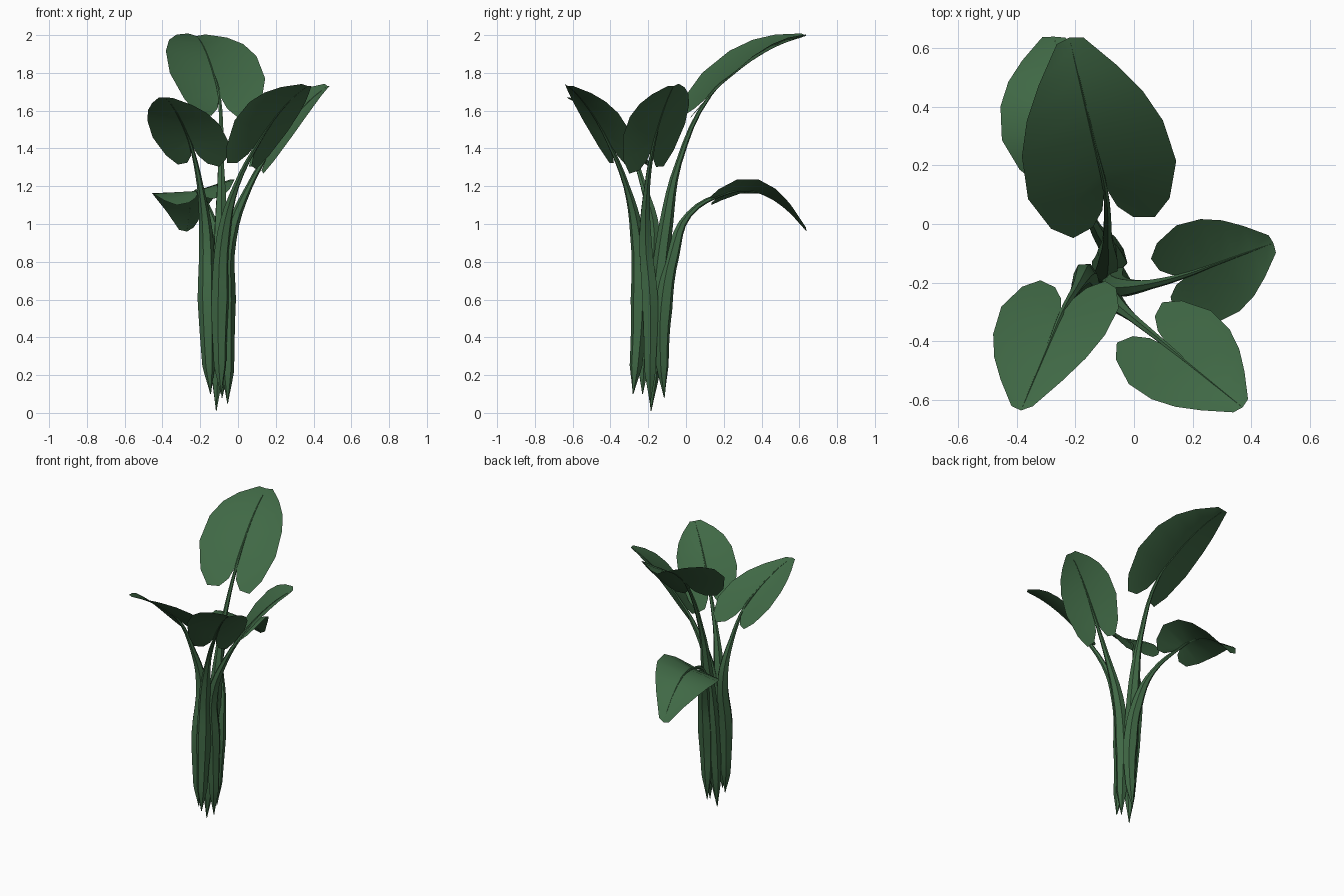
import bpy
import bmesh
from mathutils import Vector

cube = bpy.data.objects.get("Cube")
if cube:
    bpy.data.objects.remove(cube, do_unlink=True)

green = bpy.data.materials.new("leaf_green")
green.use_nodes = True
color = (0.051, 0.14, 0.06, 1)
green.diffuse_color = color
shader = next(n for n in green.node_tree.nodes if n.type == 'BSDF_PRINCIPLED')
shader.inputs["Base Color"].default_value = color
shader.inputs["Roughness"].default_value = 0.8

# Half outline of a heart-shaped blade: (position on midrib, along, across)
OUTLINE = [(0, -.13, .1), (0, -.21, .27), (0, -.24, .55), (.03, -.155, .8),
           (.1, .05, 1), (.33, .33, .95), (.53, .55, .78), (.74, .75, .53),
           (.93, .98, .18)]


def midrib(joint, tip, bow, u):
    return joint.lerp(tip, u) + Vector((0, 0, bow * 4 * u * (1 - u)))


def finish(obj):
    bpy.ops.object.select_all(action='DESELECT')
    obj.select_set(True)
    bpy.context.view_layer.objects.active = obj
    if obj.type == 'CURVE':
        bpy.ops.object.convert(target='MESH')
    bpy.ops.object.shade_smooth_by_angle(angle=0.8)


def make_blade(name, joint, tip, sides, bow, lobe):
    verts, faces = [], []
    for side, flip in zip(sides, (False, True)):
        start = len(verts)
        side = Vector(side)
        verts += [joint, joint]
        for inner, u, v in OUTLINE:
            u = u * lobe if u < 0 else u
            verts.append(midrib(joint, tip, bow, inner))
            verts.append(midrib(joint, tip, bow, u) + side * v)
        verts += [tip, tip]
        for i in range(start, len(verts) - 2, 2):
            quad = (i, i + 1, i + 3, i + 2)
            faces.append(quad[::-1] if flip else quad)
    mesh = bpy.data.meshes.new(name)
    mesh.from_pydata(verts, [], faces)
    # Weld the midrib and drop collapsed faces
    bm = bmesh.new()
    bm.from_mesh(mesh)
    bmesh.ops.remove_doubles(bm, verts=bm.verts, dist=0.0005)
    bm.normal_update()
    if sum(f.normal.z * f.calc_area() for f in bm.faces) < 0:
        bmesh.ops.reverse_faces(bm, faces=bm.faces)
    bm.to_mesh(mesh)
    bm.free()
    mesh.materials.append(green)
    obj = bpy.data.objects.new(name, mesh)
    bpy.context.collection.objects.link(obj)
    finish(obj)


def make_stem(name, path):
    curve = bpy.data.curves.new(name, 'CURVE')
    curve.dimensions = '3D'
    curve.bevel_depth = 1
    curve.bevel_resolution = 1
    curve.resolution_u = 4
    curve.use_fill_caps = True
    spline = curve.splines.new('BEZIER')
    spline.bezier_points.add(len(path) - 1)
    for point, (co, radius) in zip(spline.bezier_points, path):
        point.co = co
        point.radius = radius
        point.handle_left_type = point.handle_right_type = 'AUTO'
    curve.materials.append(green)
    obj = bpy.data.objects.new(name, curve)
    bpy.context.collection.objects.link(obj)
    finish(obj)


# Sheath swells above a pointed foot, then thins into the leaf stalk
RADII = (.002, .034, .049, .037, .017, .009)

# name: joint, tip, two half-width vectors, bow, lobe length, stalk path
LEAVES = {
    "back_tall": ((-.10, .13, 1.685), (-.22, .635, 1.995),
                  ((.25, .06, .06), (-.255, -.07, .09)), .05, 1.15,
                  ((-.115, -.185, .01), (-.11, -.175, .2), (-.10, -.15, .6),
                   (-.09, -.105, 1.0), (-.09, -.04, 1.32))),
    "front_right": ((-.25, -.31, 1.42), (-.385, -.635, 1.67),
                    ((.205, .04, 0), (-.195, .045, .02)), .03, 1.2,
                    ((-.145, -.23, .1), (-.155, -.225, .25), (-.165, -.21, .6),
                     (-.17, -.17, .95), (-.20, -.225, 1.2))),
    "front_left": ((.12, -.42, 1.45), (.37, -.625, 1.73),
                   ((-.15, -.115, .08), (.13, .135, .02)), .03, 1.6,
                   ((-.09, -.28, .1), (-.095, -.265, .25), (-.095, -.245, .6),
                    (-.075, -.26, .95), (-.01, -.315, 1.2))),
    "left": ((.19, -.17, 1.42), (.475, -.065, 1.73),
             ((-.06, .16, .09), (.08, -.17, .02)), .03, 1.45,
             ((-.055, -.19, .05), (-.055, -.19, .22), (-.06, -.19, .6),
              (-.045, -.215, .92), (.06, -.205, 1.2))),
    "back_low": ((-.21, .22, 1.165), (-.27, .638, .96),
                 ((.195, .03, .065), (-.237, .045, -.01)), .085, 1.1,
                 ((-.085, -.115, .08), (-.075, -.125, .25), (-.07, -.12, .55),
                  (-.09, -.07, .84), (-.145, .015, 1.05))),
}

for name, (joint, tip, sides, bow, lobe, path) in LEAVES.items():
    joint, tip = Vector(joint), Vector(tip)
    make_blade(name + "_leaf_blade", joint, tip, sides, bow, lobe)
    stalk = list(zip(path + (joint,), RADII))
    stalk += [(midrib(joint, tip, bow, u), .006 * (1.1 - u))
              for u in (.25, .5, .75, .97)]
    make_stem(name + "_leaf_stalk", stalk)
